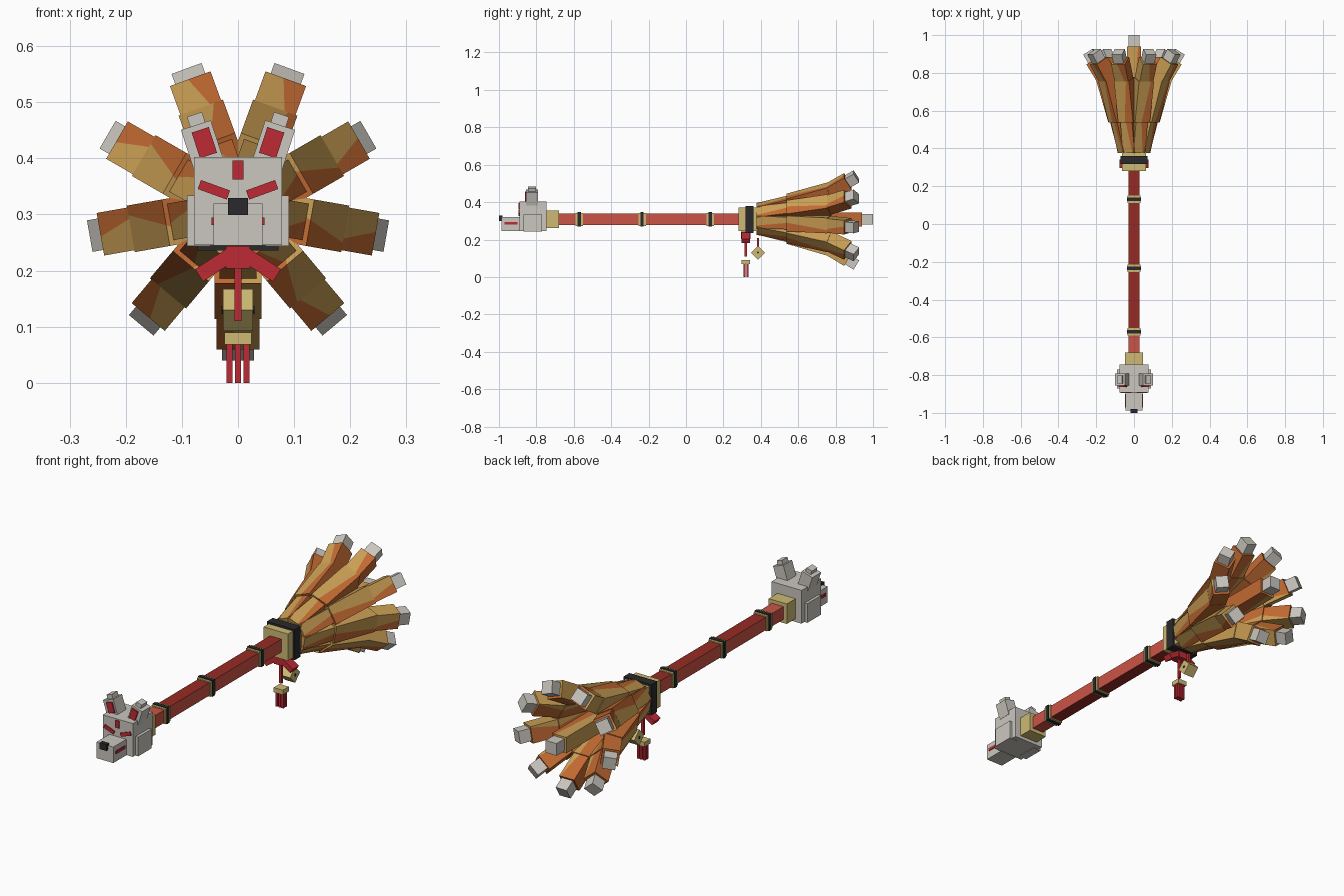
import bpy, bmesh, math
from mathutils import Matrix, Vector

cube = bpy.data.objects.get("Cube")
if cube:
    bpy.data.objects.remove(cube, do_unlink=True)


def material(name, rgb):
    # sRGB 0-255 to linear
    lin = [((c / 255 + 0.055) / 1.055) ** 2.4 for c in rgb] + [1]
    m = bpy.data.materials.new(name)
    m.use_nodes = True
    m.diffuse_color = lin
    m.node_tree.nodes["Principled BSDF"].inputs["Base Color"].default_value = lin
    return m


GREY = material("pale grey", (203, 199, 191))
RED = material("crimson", (190, 42, 52))
BLACK = material("black", (42, 42, 45))
GOLD = material("pale gold", (206, 186, 116))
SALMON = material("light red", (203, 84, 70))
DARK_RED = material("dark red", (150, 43, 36))
ORANGE = material("orange", (194, 106, 50))
TAN = material("tan", (202, 158, 84))

AXIS = 0.308  # height of the shaft centre line


def finish(name, bm, mats):
    mesh = bpy.data.meshes.new(name)
    bm.to_mesh(mesh)
    bm.free()
    for m in mats:
        mesh.materials.append(m)
    obj = bpy.data.objects.new(name, mesh)
    bpy.context.collection.objects.link(obj)
    return obj


def box(name, centre, size, mat, turn=0, axis='Y'):
    bm = bmesh.new()
    bmesh.ops.create_cube(bm, size=1, matrix=Matrix.Translation(centre)
                          @ Matrix.Rotation(math.radians(turn), 4, axis)
                          @ Matrix.Diagonal((*size, 1)))
    return finish(name, bm, [mat])


def sleeve(name, y0, y1, half, mat):
    return box(name, (0, (y0 + y1) / 2, AXIS), (2 * half, y1 - y0, 2 * half), mat)


# Shaft: light sides, dark top and bottom except near the head
bm = bmesh.new()
bmesh.ops.create_cube(bm, size=1, matrix=Matrix.Translation((0, -0.2, AXIS))
                      @ Matrix.Diagonal((0.06, 0.98, 0.06, 1)))
bmesh.ops.bisect_plane(bm, geom=bm.verts[:] + bm.edges[:] + bm.faces[:],
                       plane_co=(0, -0.58, 0), plane_no=(0, 1, 0))
bm.normal_update()
for f in bm.faces:
    f.material_index = int(abs(f.normal.z) > 0.5 and f.calc_center_median().y > -0.58)
finish("shaft", bm, [SALMON, DARK_RED])

# Bands round the shaft
for i, y in enumerate((-0.57, -0.235, 0.13)):
    sleeve(f"band_gold_{i}", y - 0.02, y + 0.02, 0.035, GOLD)
    sleeve(f"band_black_{i}", y - 0.009, y + 0.009, 0.038, BLACK)

# Collars
sleeve("head_collar", -0.745, -0.68, 0.047, GOLD)
sleeve("brush_collar", 0.28, 0.385, 0.063, GOLD)
sleeve("brush_collar_black", 0.317, 0.36, 0.072, BLACK)

# Animal head
box("head", (0, -0.818, 0.324), (0.156, 0.146, 0.156), GREY)
box("snout", (0, -0.937, 0.282), (0.088, 0.1, 0.075), GREY)
box("nose", (0, -0.99, 0.314), (0.035, 0.02, 0.03), BLACK)
box("forehead_mark", (0, -0.892, 0.379), (0.02, 0.008, 0.034), RED)
for s, side in ((1, "left"), (-1, "right")):
    box(f"{side}_cheek", (s * 0.07, -0.82, 0.289), (0.042, 0.1, 0.09), GREY)
    box(f"{side}_mouth", (s * 0.045, -0.936, 0.288), (0.005, 0.07, 0.014), RED)
    box(f"{side}_eye", (s * 0.043, -0.892, 0.344), (0.055, 0.008, 0.017), RED, -20 * s)
    box(f"{side}_ear", (s * 0.064, -0.823, 0.425), (0.056, 0.065, 0.072), GREY, 18 * s)
    box(f"{side}_ear_tip", (s * 0.073, -0.823, 0.464), (0.028, 0.042, 0.03), GREY, 18 * s)
    box(f"{side}_inner_ear", (s * 0.06, -0.858, 0.428), (0.032, 0.008, 0.048), RED, 18 * s)


# Brush tails: bent chains of boxes, each split into orange and tan
def tail(name, angle, path, widths):
    base = Matrix.Translation((0, 0, AXIS)) @ Matrix.Rotation(math.radians(angle), 4, 'Y')
    whole = bmesh.new()
    for i, width in enumerate(widths):
        a, b = Vector((0, *path[i])), Vector((0, *path[i + 1]))
        d = b - a
        last = i == len(widths) - 1
        part = bmesh.new()
        bmesh.ops.create_cube(part, size=1)
        if not last:
            co, no = Vector((-0.08, 0, 0)), Vector((1, 0.35 * (-1) ** i, -0.4))
            bmesh.ops.bisect_plane(part, geom=part.verts[:] + part.edges[:] + part.faces[:],
                                   plane_co=co, plane_no=no)
        for f in part.faces:
            if last:
                f.material_index = 2
            else:
                f.material_index = int((f.calc_center_median() - co).dot(no) < 0)
        part.transform(base @ Matrix.Translation((a + b) / 2)
                       @ Matrix.Rotation(math.atan2(d.z, d.y), 4, 'X')
                       @ Matrix.Diagonal((width, d.length + (0 if last else 0.012), width, 1)))
        temp = bpy.data.meshes.new("segment")
        part.to_mesh(temp)
        part.free()
        whole.from_mesh(temp)
        bpy.data.meshes.remove(temp)
    finish(name, whole, [ORANGE, TAN, GREY])


bend = [(0.39, 0.05), (0.555, 0.092), (0.76, 0.152), (0.86, 0.213), (0.911, 0.244)]
for k in range(9):
    tail(f"tail_{k}", 20 + 40 * k, bend, (0.066, 0.084, 0.077, 0.057))
tail("centre_tail", 0, [(0.38, 0), (0.65, 0), (0.935, 0), (1.0, 0)], (0.075, 0.075, 0.057))

# Ribbon bow under the brush collar
box("bow_knot", (0, 0.32, 0.224), (0.042, 0.05, 0.04), RED)
for s, side in ((1, "left"), (-1, "right")):
    box(f"{side}_bow_loop", (s * 0.038, 0.32, 0.212), (0.075, 0.045, 0.026), RED, 33 * s)
box("tassel_string", (0, 0.32, 0.16), (0.013, 0.012, 0.1), RED)

# Tassel
box("tassel_cap", (0, 0.32, 0.079), (0.048, 0.044, 0.022), GOLD)
for x in (-0.015, 0, 0.015):
    for y in (0.312, 0.328):
        box("tassel_strand", (x, y, 0.035), (0.011, 0.011, 0.07), RED)

# Hanging bell, set on its corner
box("bell_string", (0, 0.385, 0.185), (0.012, 0.012, 0.045), RED)
box("bell", (0, 0.385, 0.13), (0.054, 0.053, 0.053), GOLD, 45, 'X')
box("bell_slot", (0, 0.385, 0.13), (0.058, 0.01, 0.01), BLACK, 45, 'X')
